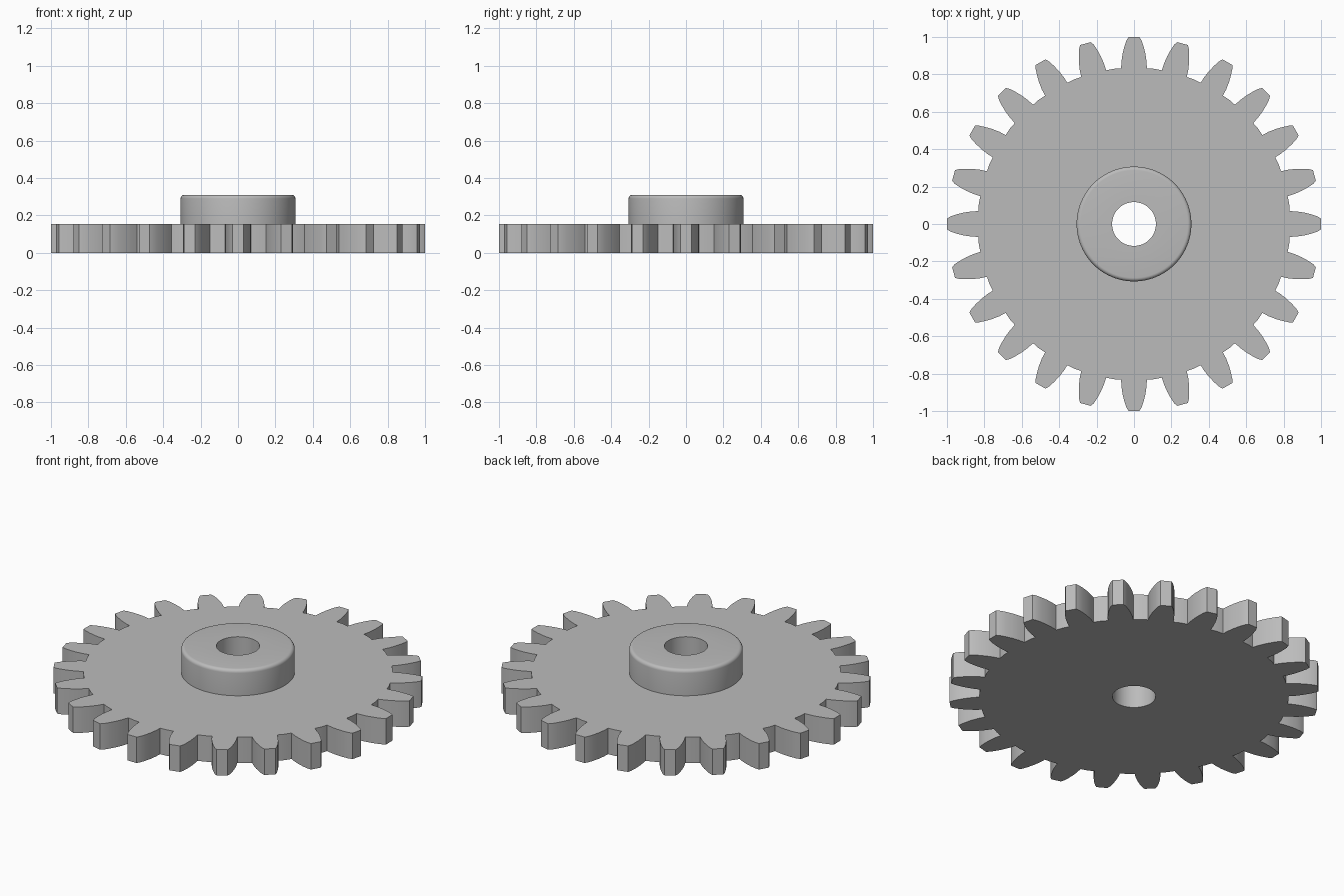
import bpy
import bmesh
from math import pi, sin, cos, atan2, hypot, radians

cube = bpy.data.objects.get("Cube")
if cube:
    bpy.data.objects.remove(cube, do_unlink=True)

TEETH = 24
ROOT_R, BORE_R, HUB_R = 0.837, 0.117, 0.307
PLATE_TOP, HUB_TOP, FILLET = 0.155, 0.31, 0.02

steel = bpy.data.materials.new("plain grey")
steel.use_nodes = True
GREY = (0.5, 0.5, 0.5, 1)
steel.diffuse_color = GREY
steel.node_tree.nodes["Principled BSDF"].inputs["Base Color"].default_value = GREY


def ring(polar, z, radius=None):
    """Points from (radius, angle) pairs, optionally forced onto a circle."""
    return [((radius or r) * cos(a), (radius or r) * sin(a), z) for r, a in polar]


def loft(name, rings, closed):
    """Skin a list of equal-length rings into one surface."""
    bm = bmesh.new()
    loops = [[bm.verts.new(p) for p in pts] for pts in rings]
    pairs = list(zip(loops, loops[1:]))
    if closed:
        pairs.append((loops[-1], loops[0]))
    for lo, hi in pairs:
        for i in range(len(lo)):
            j = (i + 1) % len(lo)
            bm.faces.new((lo[i], lo[j], hi[j], hi[i]))
    mesh = bpy.data.meshes.new(name)
    bm.to_mesh(mesh)
    bm.free()
    mesh.materials.append(steel)
    obj = bpy.data.objects.new(name, mesh)
    bpy.context.collection.objects.link(obj)
    bpy.ops.object.select_all(action='DESELECT')
    obj.select_set(True)
    bpy.context.view_layer.objects.active = obj
    bpy.ops.object.shade_smooth_by_angle(angle=radians(30))
    return obj


# Tooth outline: one flank as (half width, height), mirrored and repeated
flank = [(0.069, 0.832), (0.067, 0.87), (0.061, 0.91), (0.051, 0.95),
         (0.041, 0.98), (0.03, 0.999)]
half = [(hypot(w, h), atan2(w, h)) for w, h in flank]
tooth = [(r, -a) for r, a in half] + [(r, a) for r, a in reversed(half)]
tooth.append((ROOT_R, pi / TEETH))
outline = [(r, a + k * 2 * pi / TEETH) for k in range(TEETH) for r, a in tooth]

# Toothed plate with a through bore
loft("gear_plate", [
    ring(outline, 0, BORE_R),
    ring(outline, 0),
    ring(outline, PLATE_TOP),
    ring(outline, PLATE_TOP, BORE_R),
], closed=True)

# Raised hub with a rounded top edge, open where it meets the plate
circle = [(1, 2 * pi * i / 96) for i in range(96)]
hub = [ring(circle, PLATE_TOP, HUB_R)]
for i in range(6):
    t = i / 5 * pi / 2
    hub.append(ring(circle, HUB_TOP - FILLET + FILLET * sin(t),
                    HUB_R - FILLET + FILLET * cos(t)))
hub += [ring(circle, HUB_TOP, BORE_R), ring(circle, PLATE_TOP, BORE_R)]
loft("hub", hub, closed=False)
